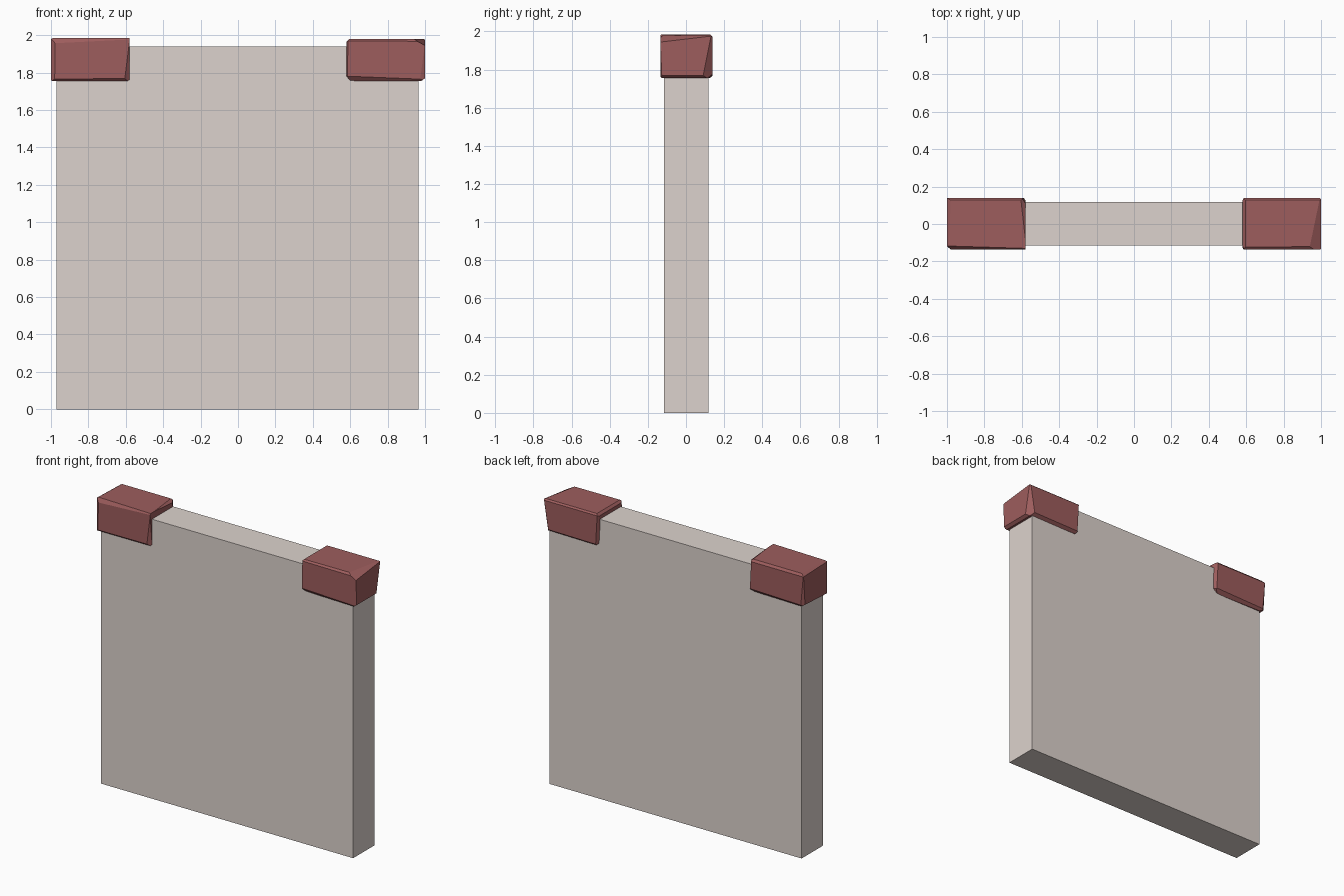
import bpy, bmesh
from mathutils import Vector


def material(name, rgb):
    m = bpy.data.materials.new(name)
    m.diffuse_color = (*rgb, 1)
    return m


def block(name, lo, hi, mat, cuts=()):
    """Flat-faced box; each cut is a plane through three points that chips an edge off."""
    lo, hi = Vector(lo), Vector(hi)
    size, mid = hi - lo, (lo + hi) / 2
    bm = bmesh.new()
    bmesh.ops.create_cube(bm, size=1)
    for v in bm.verts:
        v.co = Vector(a * b for a, b in zip(v.co, size)) + mid
    for cut in cuts:
        a, b, c = (Vector(p) for p in cut)
        n = (b - a).cross(c - a).normalized()
        if n.dot(mid - a) > 0:
            n = -n
        bmesh.ops.bisect_plane(bm, geom=bm.verts[:] + bm.edges[:] + bm.faces[:],
                               plane_co=a, plane_no=n, clear_outer=True)
        rim = [e for e in bm.edges if e.is_boundary]
        if rim:
            bmesh.ops.holes_fill(bm, edges=rim, sides=0)
    bmesh.ops.recalc_face_normals(bm, faces=bm.faces[:])
    me = bpy.data.meshes.new(name)
    bm.to_mesh(me)
    bm.free()
    me.materials.append(mat)
    ob = bpy.data.objects.new(name, me)
    bpy.context.collection.objects.link(ob)
    return ob


plaster = material("plaster", (0.72, 0.65, 0.61))
brick = material("brick", (0.34, 0.11, 0.11))

# Wall slab
block("wall", (-0.97, -0.115, 0), (0.965, 0.117, 1.94), plaster)

# Chipped brick on the right top corner
F, B, T, D = -0.135, 0.138, 1.98, 1.755
block("right_corner_brick", (0.58, F, D), (1.0, B, T), brick, [
    ((0.6, F, 1.78), (0.98, F, 1.765), (0.8, -0.12, D)),       # front bottom
    ((0.6, F, 1.97), (0.98, F, 1.967), (0.8, -0.122, T)),      # front top
    ((0.6, B, 1.77), (0.98, B, 1.775), (0.8, 0.115, D)),       # back bottom
    ((0.6, B, 1.97), (0.98, B, 1.97), (0.8, 0.127, T)),        # back top
    ((0.94, -0.12, T), (0.99, 0.12, T), (1.0, 0.1, 1.972)),    # outer top
    ((0.98, 0, D), (0.98, 0.1, D), (1.0, 0, 1.77)),            # outer bottom
    ((1.0, F, 1.96), (0.975, F, 1.77), (1.0, -0.127, 1.77)),   # outer front
    ((1.0, 0.128, 1.96), (1.0, 0.09, 1.77), (0.982, B, 1.9)),  # outer back
    ((0.58, 0, 1.965), (0.58, 0.1, 1.965), (0.595, 0, T)),     # inner top
    ((0.58, 0, 1.78), (0.58, 0.1, 1.78), (0.603, 0, D)),       # inner bottom
    ((0.58, -0.12, 1.9), (0.58, -0.125, 1.8), (0.587, F, 1.9)),  # inner front
    ((0.58, 0.12, 1.9), (0.58, 0.11, 1.8), (0.59, B, 1.9)),    # inner back
])

# Chipped brick on the left top corner
F, B, T, D = -0.135, 0.14, 1.985, 1.755
block("left_corner_brick", (-1.0, F, D), (-0.58, B, T), brick, [
    ((-0.98, F, 1.766), (-0.6, F, 1.768), (-0.8, -0.122, D)),     # front bottom
    ((-0.98, F, 1.957), (-0.58, F, 1.977), (-0.98, -0.118, T)),   # front top
    ((-0.98, B, 1.77), (-0.6, B, 1.78), (-0.8, 0.12, D)),         # back bottom
    ((-0.98, B, 1.97), (-0.6, B, 1.97), (-0.8, 0.127, T)),        # back top
    ((-1.0, 0, 1.975), (-1.0, 0.1, 1.972), (-0.985, 0, T)),       # outer top
    ((-1.0, 0, 1.765), (-1.0, 0.1, 1.77), (-0.98, 0, D)),         # outer bottom
    ((-0.978, F, 1.96), (-0.98, F, 1.77), (-1.0, -0.12, 1.8)),    # outer front
    ((-0.997, B, 1.96), (-0.98, B, 1.77), (-1.0, 0.125, 1.8)),    # outer back
    ((-0.58, 0, 1.978), (-0.58, 0.1, 1.97), (-0.59, 0, T)),       # inner top
    ((-0.58, 0, 1.772), (-0.58, 0.1, 1.78), (-0.6, 0, D)),        # inner bottom
    ((-0.58, F, 1.97), (-0.605, F, 1.77), (-0.58, -0.115, 1.77)),  # inner front
    ((-0.595, 0.14, 1.9), (-0.59, 0.14, 1.8), (-0.58, 0.115, 1.9)),  # inner back
])
